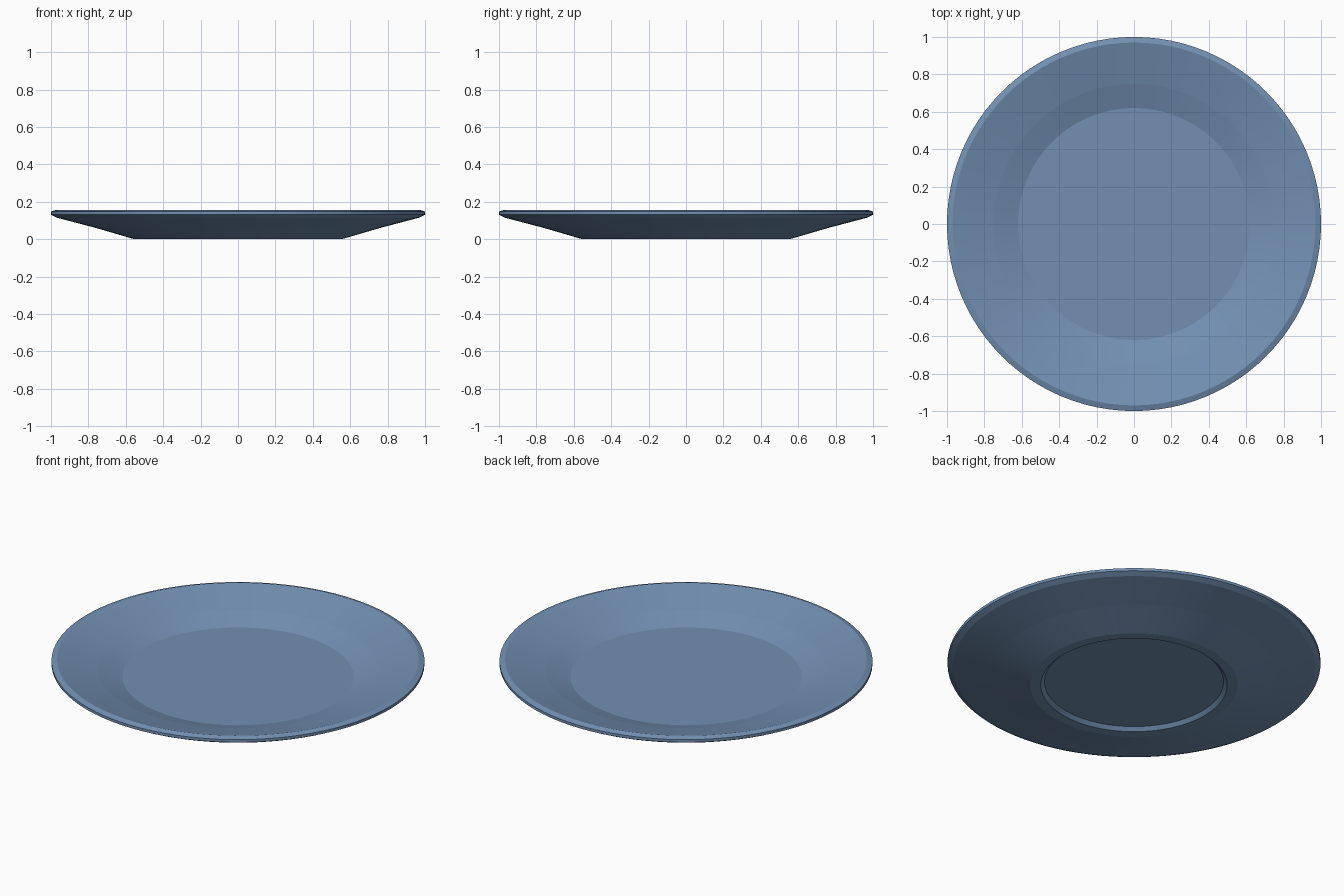
import bpy, bmesh, math

if "Cube" in bpy.data.objects:
    bpy.data.objects.remove(bpy.data.objects["Cube"])

SEGMENTS = 96

# Half cross-section (radius, height): underside recess, foot ring, outer wall, rim, inner well
PROFILE = [
    (0.0, 0.025), (0.48, 0.025), (0.50, 0.005), (0.555, 0.005),
    (0.76, 0.065), (0.97, 0.12), (1.0, 0.136), (1.0, 0.152),
    (0.97, 0.162), (0.75, 0.103), (0.62, 0.06), (0.0, 0.06),
]
BASE = min(z for r, z in PROFILE)

glaze = bpy.data.materials.new("blue glaze")
glaze.diffuse_color = (0.17, 0.28, 0.45, 1.0)
glaze.use_nodes = True
glaze.node_tree.nodes["Principled BSDF"].inputs["Base Color"].default_value = glaze.diffuse_color

# Lathe the plate around the z axis
bm = bmesh.new()
verts = [bm.verts.new((r, 0, z - BASE)) for r, z in PROFILE]
edges = [bm.edges.new(pair) for pair in zip(verts, verts[1:])]
bmesh.ops.spin(bm, geom=verts + edges, cent=(0, 0, 0), axis=(0, 0, 1),
               angle=math.tau, steps=SEGMENTS, use_duplicate=False)
bmesh.ops.remove_doubles(bm, verts=bm.verts[:], dist=1e-4)
bmesh.ops.recalc_face_normals(bm, faces=bm.faces[:])

# Smooth around the plate, crisp at every ring
for face in bm.faces:
    face.smooth = True
for edge in bm.edges:
    a, b = (v.co for v in edge.verts)
    edge.smooth = abs(a.xy.length - b.xy.length) > 1e-3 or abs(a.z - b.z) > 1e-3

mesh = bpy.data.meshes.new("plate")
bm.to_mesh(mesh)
bm.free()
mesh.materials.append(glaze)
plate = bpy.data.objects.new("plate", mesh)
bpy.context.collection.objects.link(plate)
